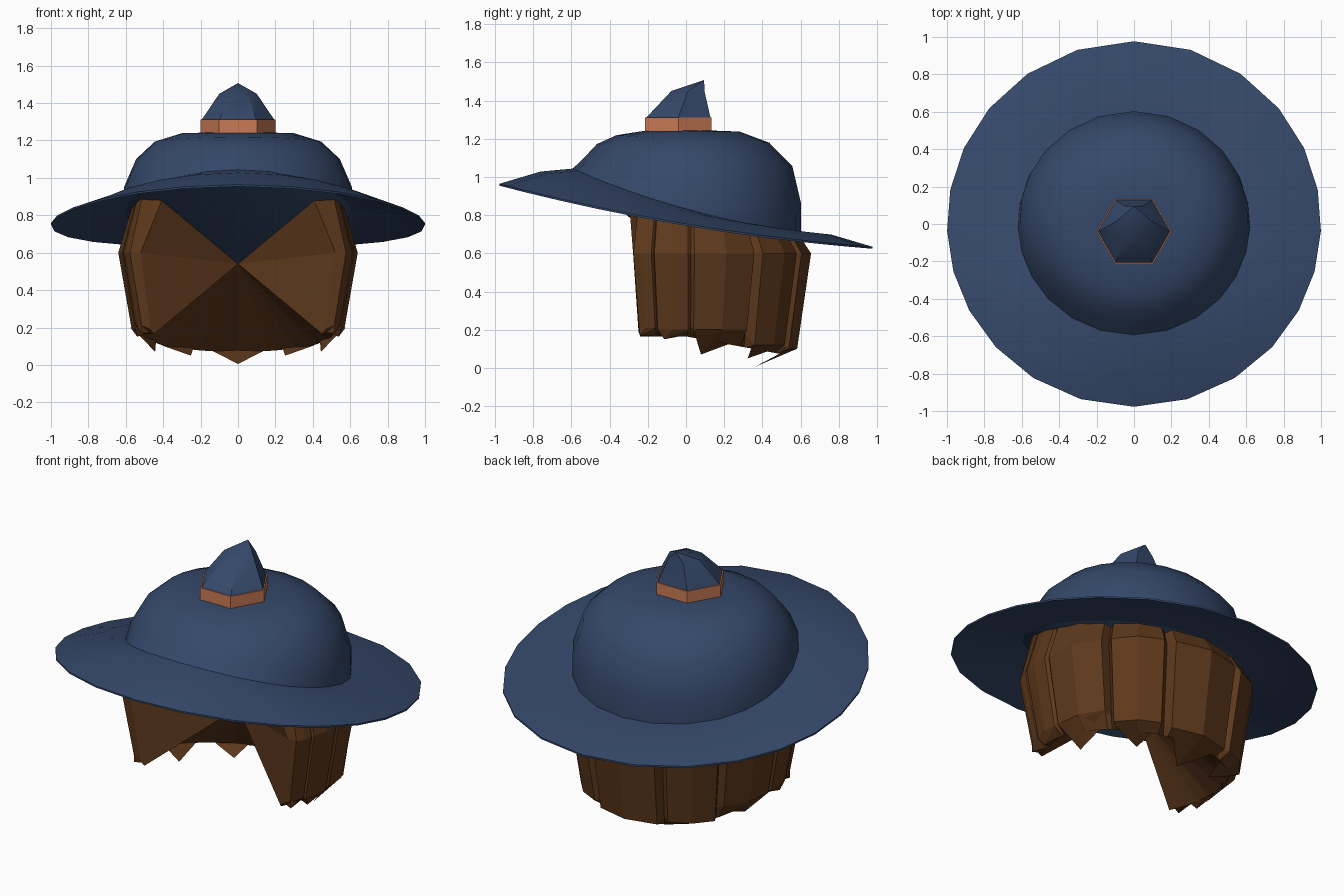
import bpy, bmesh, math
from math import sin, cos, radians, pi

if "Cube" in bpy.data.objects:
    bpy.data.objects.remove(bpy.data.objects["Cube"])


def material(name, rgb):
    m = bpy.data.materials.new(name)
    m.diffuse_color = (*rgb, 1)
    m.use_nodes = True
    m.node_tree.nodes["Principled BSDF"].inputs["Base Color"].default_value = m.diffuse_color
    return m


NAVY = material("navy felt", (0.035, 0.065, 0.143))
BROWN = material("brown hair", (0.112, 0.041, 0.0115))
COPPER = material("copper band", (0.6, 0.195, 0.09))


def tilt(s):
    """Height change around the hat; s is -1 at the front and 1 at the back."""
    return -0.165 * s + 0.045 * s * s


def finish(name, bm, mat, smooth=None):
    bmesh.ops.recalc_face_normals(bm, faces=bm.faces)
    me = bpy.data.meshes.new(name)
    bm.to_mesh(me)
    bm.free()
    me.materials.append(mat)
    ob = bpy.data.objects.new(name, me)
    bpy.context.collection.objects.link(ob)
    if smooth:
        bpy.context.view_layer.objects.active = ob
        ob.select_set(True)
        bpy.ops.object.shade_smooth_by_angle(angle=radians(smooth))
        ob.select_set(False)
    return ob


def loft(bm, rings, closed=True):
    """Join rows of points with quads and return the vertex rows."""
    rows = [[bm.verts.new(p) for p in ring] for ring in rings]
    n = len(rows[0])
    for a, b in zip(rows, rows[1:]):
        for i in range(n if closed else n - 1):
            j = (i + 1) % n
            bm.faces.new((a[i], a[j], b[j], b[i]))
    return rows


# Hat angles, measured from the back (+y), slightly uneven
N = 24
ANGLES = []
for k in range(N):
    t = 2 * pi * k / N
    ANGLES.append(t + 0.073 * sin(2 * t) + 0.038 * sin(t))

# Brim: thin, tilted, drooping disc with a top and an underside
bm = bmesh.new()
rows = loft(bm, [[(r * sin(t), 0.977 * r * cos(t), z + tilt(cos(t))) for t in ANGLES]
                 for r, z in ((0.605, 0.822), (0.78, 0.806), (1.0, 0.744),
                              (1.0, 0.754), (0.78, 0.818), (0.605, 0.834))])
for i in range(N):
    j = (i + 1) % N
    bm.faces.new((rows[0][i], rows[0][j], rows[-1][j], rows[-1][i]))
finish("brim", bm, NAVY, 30)

# Crown: dome rising from the tilted seam to a level top, leaning to the back
bm = bmesh.new()
rings = []
for rx, ry, yc, h in ((0.62, 0.6, 0.003, 0), (0.61, 0.57, 0.033, 0.28),
                      (0.545, 0.512, 0.045, 0.65), (0.445, 0.4, 0.036, 0.88),
                      (0.30, 0.25, 0.03, 0.99), (0.15, 0.13, 0.0, 1.0)):
    ring = []
    for t in ANGLES:
        base = 0.83 + tilt(cos(t))
        ring.append((rx * sin(t), yc + ry * cos(t), base + (1.243 - base) * h))
    rings.append(ring)
rows = loft(bm, rings)
bm.faces.new(rows[-1])
# Hollow underside of the crown drawn down to a point
APEX = (0, 0, 0.54)
v = bm.verts.new(APEX)
for i in range(N):
    bm.faces.new((rows[0][i], rows[0][(i + 1) % N], v))
finish("crown", bm, NAVY, 40)


def hexagon(r, y, z):
    return [(r * cos(k * pi / 3), y + r * sin(k * pi / 3), z) for k in range(6)]


# Band: short hexagonal collar
bm = bmesh.new()
rows = loft(bm, [hexagon(0.201, -0.04, 1.23), hexagon(0.201, -0.04, 1.312)])
bm.faces.new(rows[0])
bm.faces.new(rows[1])
finish("band", bm, COPPER)

# Peak: bent six-sided point
bm = bmesh.new()
rows = loft(bm, [hexagon(0.194, -0.04, 1.311), hexagon(0.1, 0.01, 1.45)])
tip = bm.verts.new((0, 0.095, 1.507))
for i in range(6):
    bm.faces.new((rows[1][i], rows[1][(i + 1) % 6], tip))
bm.faces.new(rows[0])
finish("peak", bm, NAVY, 35)


# Hair: angles in degrees from the back, positive to the right
def polar(r, deg, z):
    a = radians(deg)
    return (r * sin(a), r * cos(a), z)


def top(deg):
    return 0.85 + tilt(cos(radians(deg)))


# Each lock: centre angle, half width, lower height, then tip angle, radius, height
RIGHT = [(38, 13, 0.12, 38, 0.41, 0.05), (71, 15, 0.2, 80, 0.45, 0.07),
         (97, 8, 0.2, 102, 0.55, 0.15), (111, 4.5, 0.21, 115, 0.57, 0.17)]
LOCKS = ([(-c, w, z, -a, r, h) for c, w, z, a, r, h in reversed(RIGHT)]
         + [(0, 19, 0.1, 0, 0.36, 0.005)] + RIGHT)

# Columns run groove, edge, ridge, edge for every lock: angle, bulge, lower height
cols = [(-118, 0.0, 0.19)]
for k, (c, w, z, *tip) in enumerate(LOCKS):
    ridge = 0.065 if abs(c) < 90 else 0.055
    cols += [(c - w, 0.05, z), (c, ridge, z), (c + w, 0.05, z)]
    if k < len(LOCKS) - 1:
        c2, w2, z2 = LOCKS[k + 1][:3]
        mid = (c + w + c2 - w2) / 2
        cols.append((mid, -0.01 if abs(mid) < 75 else 0.035, (z + z2) / 2 + 0.02))
cols.append((118, 0.0, 0.19))


def hair_top(a, d):
    if abs(a) == 118:
        return polar(0.5, math.copysign(127, a), 0.9)
    return polar(0.53 + d * 0.6, a, top(a))


bm = bmesh.new()
loft(bm, [[hair_top(a, d) for a, d, z in cols],
          [polar(0.59 + d, a, 0.6) for a, d, z in cols],
          [polar(0.53 + d * 0.8, a, z) for a, d, z in cols],
          [polar(0.51, a, 0.165 - 0.095 * max(0, cos(radians(a)))) for a, d, z in cols]],
     closed=False)
# The inside of the hair runs from every open edge to the middle
v = bm.verts.new(APEX)
for e in [e for e in bm.edges if e.is_boundary]:
    bm.faces.new((*e.verts, v))
finish("hair", bm, BROWN)

# Hair ends: pointed tufts curling inward below each lock
bm = bmesh.new()
for c, w, z, a, r, h in LOCKS:
    zi = 0.17 - 0.095 * max(0, cos(radians(c)))
    ring = [bm.verts.new(p) for p in (
        polar(0.57, c - w, z), polar(0.58, c, z), polar(0.57, c + w, z),
        polar(0.51, c + w * 0.8, zi), polar(0.51, c - w * 0.8, zi))]
    point = bm.verts.new(polar(r, a, h))
    bm.faces.new(ring)
    for i in range(5):
        bm.faces.new((ring[i], ring[(i + 1) % 5], point))
finish("hair_ends", bm, BROWN)
